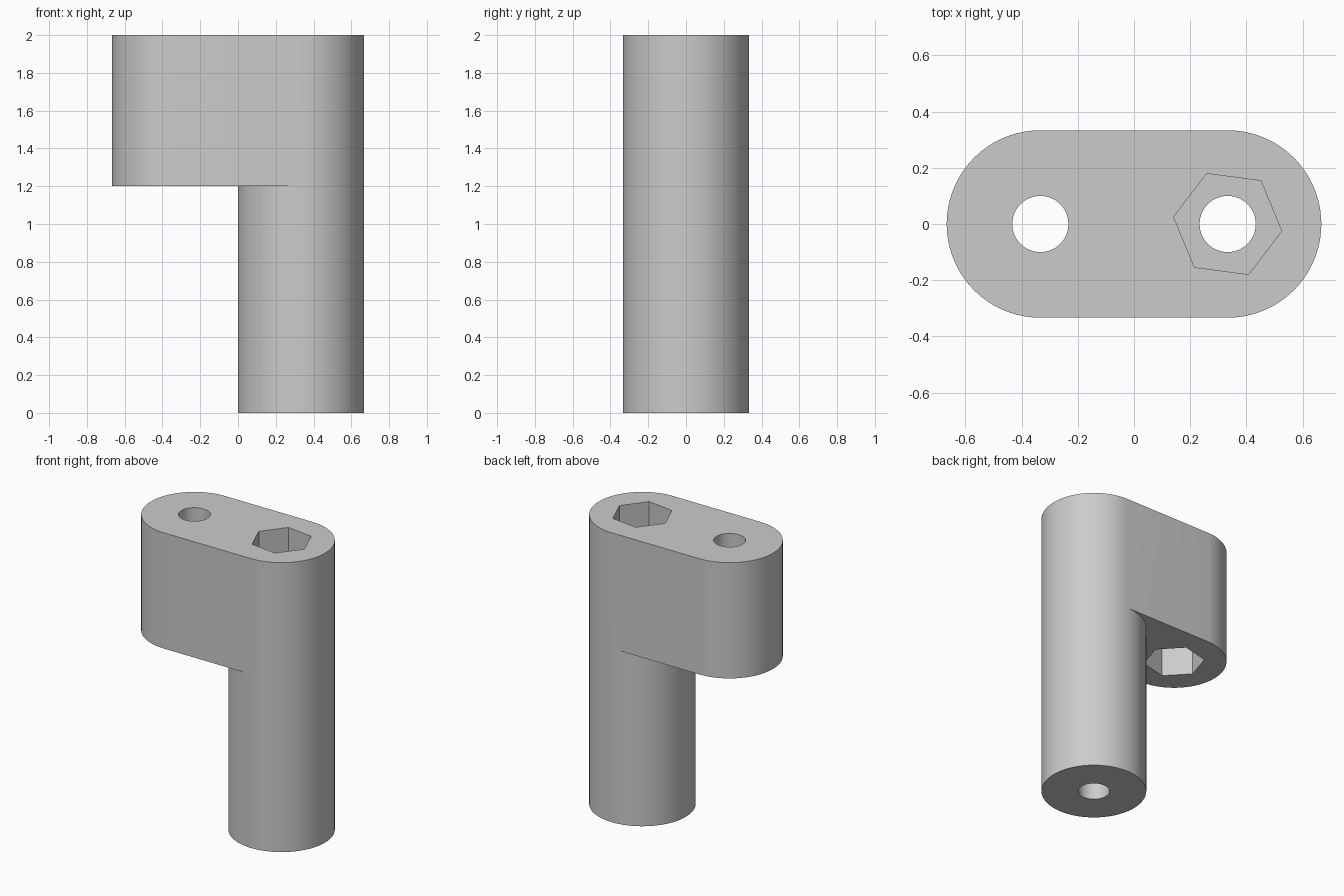
import bpy, bmesh, math

cube = bpy.data.objects.get("Cube")
if cube:
    bpy.data.objects.remove(cube, do_unlink=True)

R = 1 / 3            # end radius, and distance of each axis from the centre
TOP, SHELF = 2.0, 1.2
HALF = 36            # segments per half circle
BORE_R, HEX_R, HEX_DEPTH = 0.1, 0.194, 0.4

grey = bpy.data.materials.new("plain_grey")
grey.use_nodes = True
grey.diffuse_color = (0.6, 0.6, 0.6, 1)
bsdf = grey.node_tree.nodes["Principled BSDF"]
bsdf.inputs["Base Color"].default_value = grey.diffuse_color


def make_object(name, bm):
    bmesh.ops.recalc_face_normals(bm, faces=bm.faces)
    mesh = bpy.data.meshes.new(name)
    bm.to_mesh(mesh)
    bm.free()
    mesh.materials.append(grey)
    obj = bpy.data.objects.new(name, mesh)
    bpy.context.collection.objects.link(obj)
    return obj


def half_arc(bm, x, start, z):
    """Half circle of vertices, counter-clockwise from the start angle."""
    angles = [start + math.pi * i / HALF for i in range(HALF + 1)]
    return [bm.verts.new((x + R * math.cos(a), R * math.sin(a), z)) for a in angles]


def wall(bm, lower, upper):
    for i in range(len(lower)):
        j = (i + 1) % len(lower)
        bm.faces.new((lower[i], lower[j], upper[j], upper[i]))


# Column and offset arm as one closed body, sharing the outer half arc
bm = bmesh.new()
right, left = -math.pi / 2, math.pi / 2
foot = half_arc(bm, R, right, 0) + half_arc(bm, R, left, 0)[1:-1]
shared = half_arc(bm, R, right, SHELF)
inner = half_arc(bm, R, left, SHELF)[1:-1]
arm_end = half_arc(bm, -R, left, SHELF)
rim = half_arc(bm, R, right, TOP) + half_arc(bm, -R, left, TOP)
bmesh.ops.remove_doubles(bm, verts=foot, dist=1e-6)
wall(bm, foot, shared + inner)
wall(bm, shared + arm_end, rim)
bm.faces.new(foot)
bm.faces.new(rim)
bm.faces.new([shared[-1]] + arm_end + [shared[0]] + inner[::-1])
body = make_object("offset_bracket", bm)


def cut(name, x, radius, sides, bottom, top, turn=0):
    """Subtract an upright prism from the body."""
    bm = bmesh.new()
    bmesh.ops.create_cone(bm, cap_ends=True, segments=sides, radius1=radius,
                          radius2=radius, depth=top - bottom)
    # Put a corner on +x, then turn
    first = bm.verts[:][0].co
    spin = math.radians(turn) - math.atan2(first.y, first.x)
    for v in bm.verts:
        px, py = v.co.x, v.co.y
        v.co.x = x + px * math.cos(spin) - py * math.sin(spin)
        v.co.y = px * math.sin(spin) + py * math.cos(spin)
        v.co.z += (top + bottom) / 2
    cutter = make_object(name, bm)
    cutter.hide_render = True
    mod = body.modifiers.new(name, "BOOLEAN")
    mod.operation = "DIFFERENCE"
    mod.solver = "EXACT"
    mod.object = cutter
    bpy.ops.object.modifier_apply(modifier=mod.name)
    bpy.data.objects.remove(cutter, do_unlink=True)


bpy.ops.object.select_all(action="DESELECT")
bpy.context.view_layer.objects.active = body
body.select_set(True)

# Round bores right through, hexagonal pockets above the column and under the arm
cut("column_bore", R, BORE_R, 48, -0.1, TOP + 0.1)
cut("arm_bore", -R, BORE_R, 48, SHELF - 0.1, TOP + 0.1)
cut("column_hex_pocket", R, HEX_R, 6, TOP - HEX_DEPTH, TOP + 0.1, -7.5)
cut("arm_hex_pocket", -R, HEX_R, 6, SHELF - 0.1, SHELF + HEX_DEPTH, 13)

bpy.ops.object.shade_smooth_by_angle(angle=math.radians(30))
